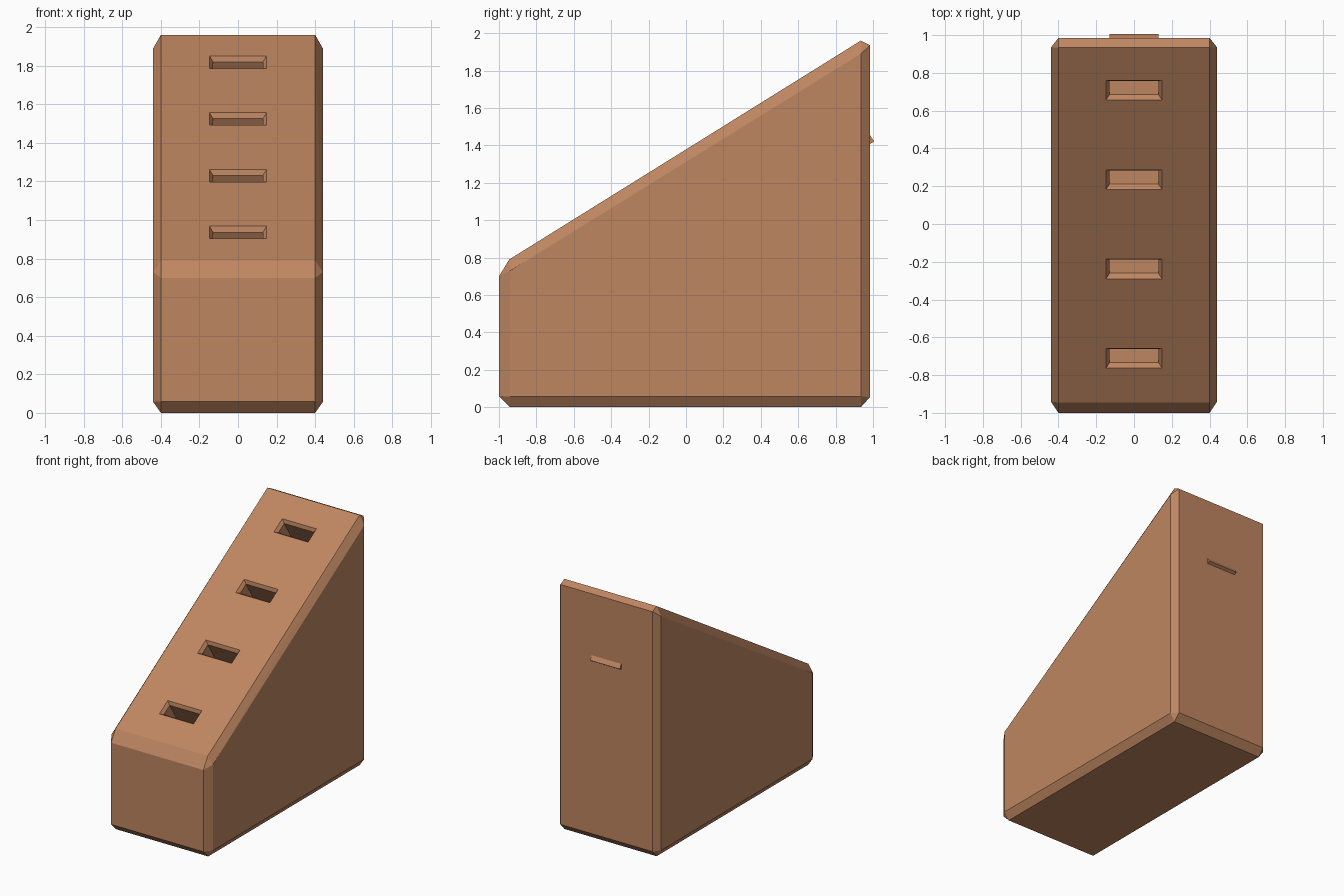
import bpy, bmesh
from mathutils import Vector

if "Cube" in bpy.data.objects:
    bpy.data.objects.remove(bpy.data.objects["Cube"])

# Side outlines as (y, z): outer ring of the chamfered body and the flat side panels
outer = [(-0.94, 0), (0.935, 0), (0.985, 0.055), (0.985, 1.935),
         (0.935, 1.96), (-0.945, 0.79), (-1.0, 0.70), (-1.0, 0.06)]
side = [(-0.94, 0.057), (0.935, 0.057), (0.935, 1.89), (-0.94, 0.73)]

bm = bmesh.new()

# Chamfered wedge body
for ring, half_width in ((outer, 0.40), (side, 0.44)):
    for y, z in ring:
        for sx in (-1, 1):
            bm.verts.new((sx * half_width, y, z))
bmesh.ops.convex_hull(bm, input=bm.verts[:])
bmesh.ops.dissolve_limit(bm, angle_limit=0.02, verts=bm.verts[:], edges=bm.edges[:])
bmesh.ops.recalc_face_normals(bm, faces=bm.faces[:])

normal = Vector((0, -1.17, 1.88)).normalized()
top_point = Vector((0, 0.935, 1.96))


def slope_faces():
    return [f for f in bm.faces if f.normal.dot(normal) > 0.999
            and abs((f.calc_center_median() - top_point).dot(normal)) < 0.01]


def cut(co, no):
    faces = slope_faces()
    edges = {e for f in faces for e in f.edges}
    verts = {v for f in faces for v in f.verts}
    bmesh.ops.bisect_plane(bm, geom=faces + list(edges) + list(verts),
                           dist=1e-5, plane_co=co, plane_no=no)


# Slot openings on the sloping face
slots = [-0.711 + 0.473 * i for i in range(4)]
along = Vector((0, 1.88, 1.17)).normalized()
for y in slots:
    for dy in (-0.052, 0.052):
        cut((0, y + dy, 1.96 - (0.935 - y - dy) * 1.17 / 1.88), along)
for x in (-0.148, 0.148):
    cut((x, 0, 0), (1, 0, 0))

cells = []
for f in slope_faces():
    c = f.calc_center_median()
    if abs(c.x) < 0.1 and any(abs(c.y - y) < 0.03 for y in slots):
        cells.append(f)

# Bevelled rims, then deep pockets square to the slope
bmesh.ops.inset_individual(bm, faces=cells, thickness=0.027, depth=-0.025)
for f in bmesh.ops.extrude_discrete_faces(bm, faces=cells)["faces"]:
    bmesh.ops.translate(bm, verts=f.verts[:], vec=-normal * 0.47)

mesh = bpy.data.meshes.new("knife_block")
bm.to_mesh(mesh)
bm.free()
block = bpy.data.objects.new("knife_block", mesh)
bpy.context.collection.objects.link(block)

wood = bpy.data.materials.new("wood")
wood.diffuse_color = (0.52, 0.24, 0.12, 1)
wood.use_nodes = True
wood.node_tree.nodes["Principled BSDF"].inputs["Base Color"].default_value = wood.diffuse_color
mesh.materials.append(wood)
